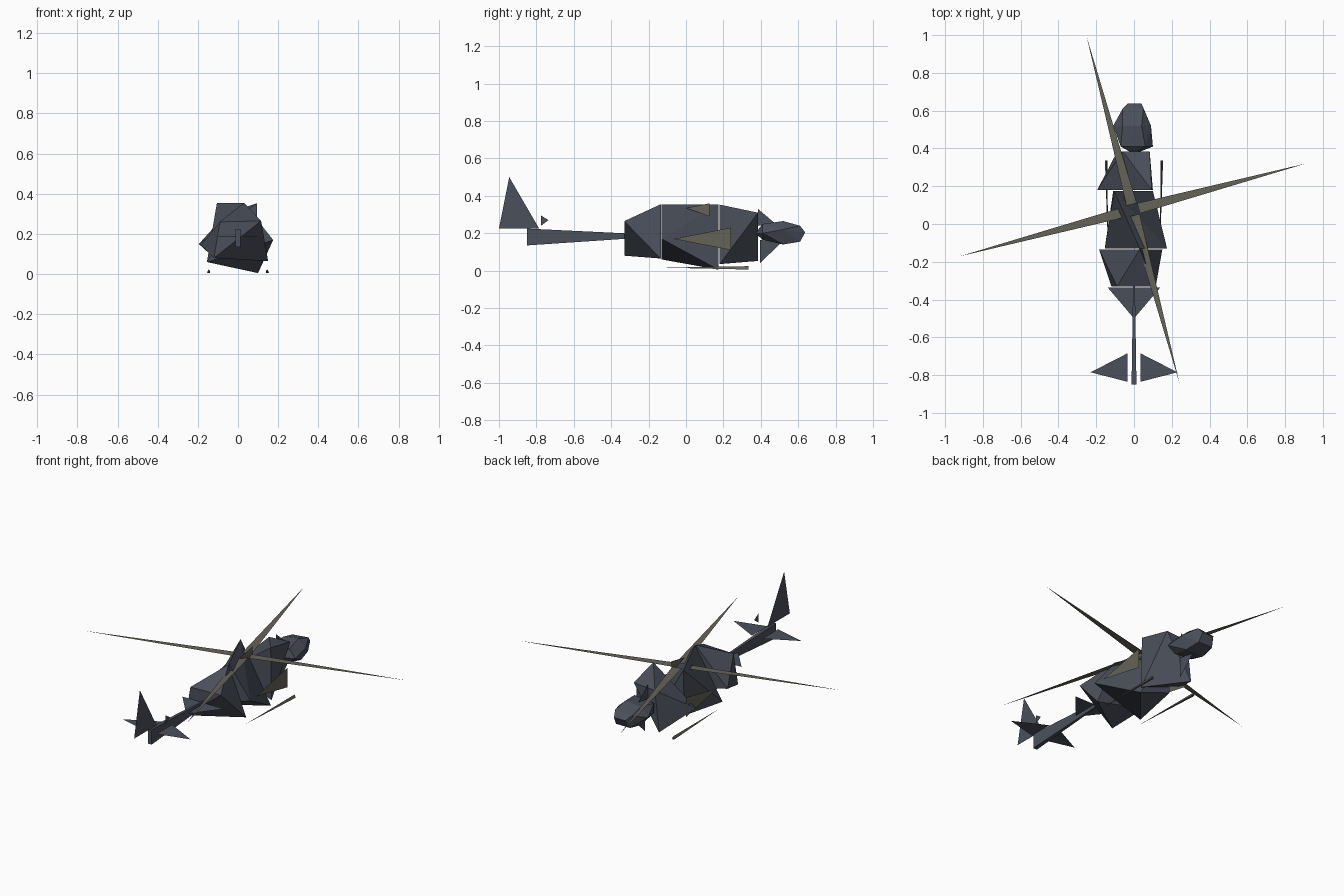
import bpy
import bmesh
from math import cos, sin, radians
from mathutils import Vector

cube = bpy.data.objects.get("Cube")
if cube:
    bpy.data.objects.remove(cube)


def material(name, colour):
    mat = bpy.data.materials.new(name)
    mat.use_nodes = True
    mat.diffuse_color = (*colour, 1)
    mat.node_tree.nodes["Principled BSDF"].inputs["Base Color"].default_value = (*colour, 1)
    return mat


slate = material("slate_grey", (0.07, 0.08, 0.105))
olive = material("olive_grey", (0.13, 0.125, 0.098))


def finish(name, bm, mat):
    mesh = bpy.data.meshes.new(name)
    bm.to_mesh(mesh)
    bm.free()
    mesh.materials.append(mat)
    obj = bpy.data.objects.new(name, mesh)
    bpy.context.collection.objects.link(obj)
    return obj


def hull(name, rings, mat=slate):
    """Faceted solid through cross-sections given as {y: [(x, z), ...]}."""
    bm = bmesh.new()
    for y, ring in rings.items():
        for x, z in ring:
            bm.verts.new((x, y, z))
    result = bmesh.ops.convex_hull(bm, input=bm.verts)
    loose = [v for v in bm.verts if not v.link_faces]
    bmesh.ops.delete(bm, geom=loose, context='VERTS')
    bmesh.ops.recalc_face_normals(bm, faces=bm.faces)
    return finish(name, bm, mat)


def plate(name, corners, mat=slate):
    bm = bmesh.new()
    bm.faces.new([bm.verts.new(c) for c in corners])
    return finish(name, bm, mat)


def side_plate(name, x, outline, mat=slate):
    return plate(name, [(x, y, z) for y, z in outline], mat)


# Fuselage: three twisted triangular sections with narrow gaps
hull("rear_fuselage", {
    -0.33: [(0.115, 0.265), (-0.12, 0.08), (-0.09, 0.26)],
    -0.135: [(0.15, 0.065), (-0.185, 0.145), (0.03, 0.355)]})
hull("middle_fuselage", {
    -0.13: [(0.175, 0.17), (-0.155, 0.06), (0.03, 0.355)],
    0.175: [(-0.105, 0.355), (0.1, 0.005), (-0.11, 0.08)]})
hull("front_fuselage", {
    0.18: [(0.094, 0.353), (0.1, 0.035), (-0.195, 0.15)],
    0.385: [(0.083, 0.31), (-0.06, 0.3), (-0.088, 0.052)]})

# Faceted nose
hull("nose", {
    0.37: [(0, 0.2)],
    0.41: [(-0.07, 0.235), (0.06, 0.25), (0.1, 0.2), (0.05, 0.165), (-0.07, 0.175)],
    0.52: [(-0.11, 0.2), (-0.06, 0.25), (0.04, 0.265), (0.09, 0.22), (0.06, 0.14), (-0.06, 0.14)],
    0.61: [(-0.06, 0.23), (0.05, 0.24), (0.045, 0.155), (-0.05, 0.155)],
    0.637: [(-0.035, 0.205), (0.04, 0.205)]})
side_plate("nose_top_fin", -0.015, [(0.385, 0.33), (0.48, 0.25), (0.385, 0.24)])
side_plate("nose_lower_fin", 0, [(0.395, 0.04), (0.51, 0.15), (0.395, 0.165)])

# Tail boom, fin and tail rotor
hull("tail_boom", {
    -0.85: [(-0.013, 0.135), (0.013, 0.135), (0.013, 0.225), (-0.013, 0.225)],
    -0.33: [(-0.005, 0.17), (0.005, 0.17), (0.005, 0.2), (-0.005, 0.2)]})
plate("tail_root", [(-0.14, -0.335, 0.19), (0, -0.5, 0.185), (0.14, -0.335, 0.19)])
side_plate("tail_fin", 0, [(-1, 0.225), (-0.785, 0.225), (-0.945, 0.5)])
side_plate("tail_rotor", 0.055, [(-0.775, 0.24), (-0.735, 0.27), (-0.775, 0.295)])

# Mirrored stabilisers, stub wings and skids
for side, label in ((1, "left"), (-1, "right")):
    plate(label + "_stabiliser", [(side * x, y, 0.2) for x, y in
                                  ((0.035, -0.685), (0.035, -0.835), (0.23, -0.785))])
    side_plate(label + "_stub_wing", side * 0.167,
               [(-0.065, 0.17), (0.24, 0.11), (0.24, 0.23)], olive)
    hull(label + "_skid", {
        -0.12: [(side * 0.138, 0.016)],
        0.335: [(side * 0.14, 0.006), (side * 0.154, 0.006), (side * 0.147, 0.024)]}, olive)

# Rotor mast plate and four tapering blades
side_plate("rotor_mast", 0.01, [(0, 0.335), (0.125, 0.29), (0.125, 0.36)], olive)
hub = Vector((-0.005, 0.075, 0.32))
for i in range(4):
    angle = radians(15 + 90 * i)
    along = Vector((cos(angle), sin(angle), 0))
    across = Vector((-along.y, along.x, 0)) * 0.028
    root = hub + along * 0.03
    plate("rotor_blade_" + str(i + 1), [root - across, hub + along * 0.948, root + across], olive)
